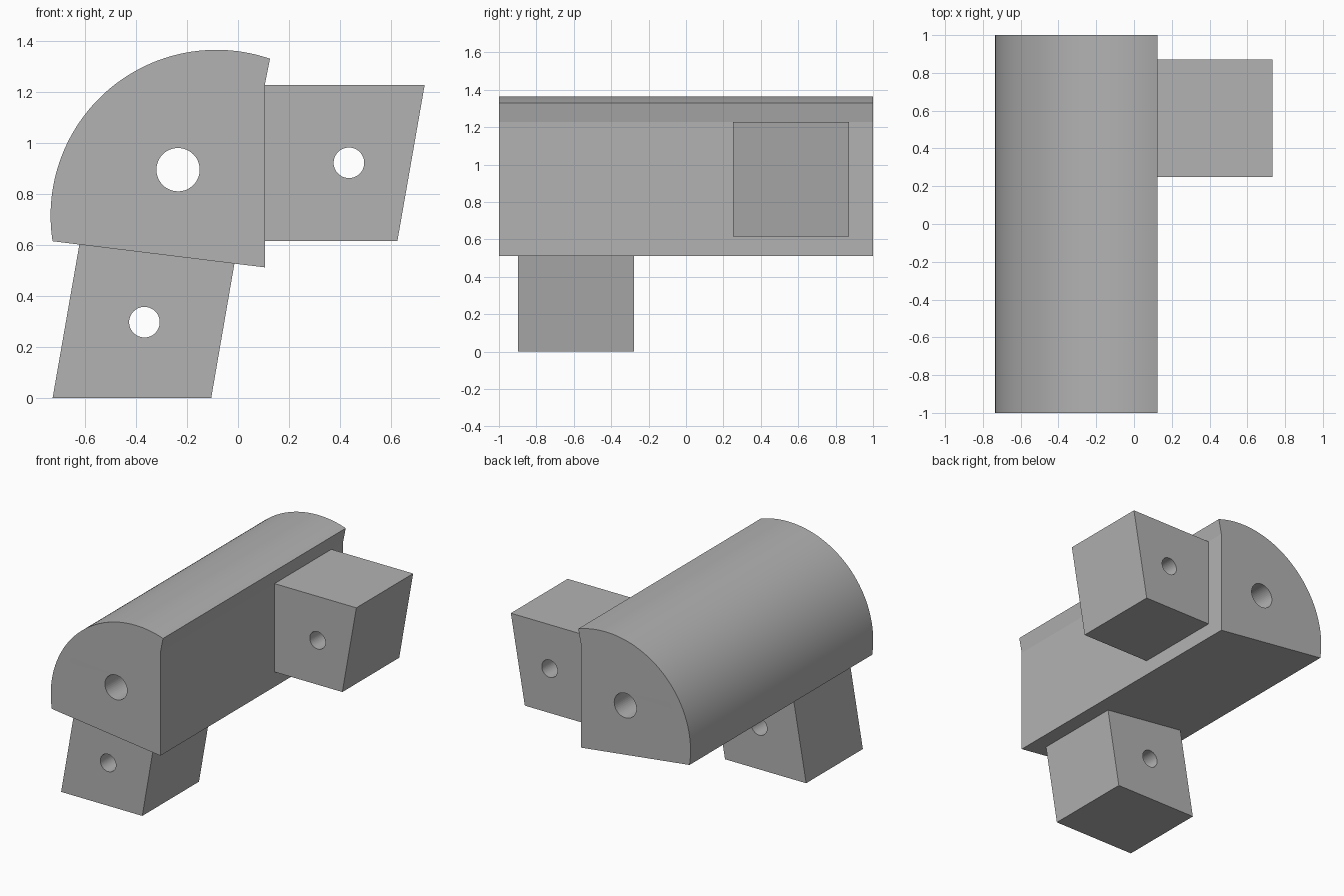
import bpy
import bmesh
from math import cos, sin, pi, radians

cube = bpy.data.objects.get("Cube")
if cube:
    bpy.data.objects.remove(cube, do_unlink=True)

# Single grey finish
grey = bpy.data.materials.new("plain grey")
grey.use_nodes = True
colour = (0.45, 0.45, 0.45, 1)
grey.diffuse_color = colour
grey.node_tree.nodes["Principled BSDF"].inputs["Base Color"].default_value = colour


def arc(cx, cz, radius, start, end, steps):
    return [(cx + radius * cos(start + (end - start) * i / steps),
             cz + radius * sin(start + (end - start) * i / steps))
            for i in range(steps + 1)]


def drilled_block(name, outline, hole, front, back):
    """Extrude an x-z outline along y, with a round hole right through."""
    curve = bpy.data.curves.new(name, "CURVE")
    curve.dimensions = "2D"
    curve.fill_mode = "BOTH"
    curve.extrude = (back - front) / 2
    bore = arc(*hole, 0, 2 * pi, 48)[:-1]
    for loop in (outline, bore):
        spline = curve.splines.new("POLY")
        spline.points.add(len(loop) - 1)
        for point, (x, z) in zip(spline.points, loop):
            point.co = (x, z, 0, 1)
        spline.use_cyclic_u = True

    # Turn the filled curve into one clean upright mesh
    obj = bpy.data.objects.new(name, curve)
    bpy.context.collection.objects.link(obj)
    obj.rotation_euler.x = pi / 2
    obj.location.y = (front + back) / 2
    bpy.ops.object.select_all(action="DESELECT")
    obj.select_set(True)
    bpy.context.view_layer.objects.active = obj
    bpy.ops.object.convert(target="MESH")
    obj = bpy.context.object
    obj.name = name
    bpy.ops.object.transform_apply(location=True, rotation=True, scale=True)
    bm = bmesh.new()
    bm.from_mesh(obj.data)
    bmesh.ops.remove_doubles(bm, verts=bm.verts, dist=0.0005)
    bmesh.ops.recalc_face_normals(bm, faces=bm.faces)
    bm.to_mesh(obj.data)
    bm.free()
    obj.data.materials.clear()
    obj.data.materials.append(grey)
    bpy.ops.object.shade_smooth_by_angle(angle=radians(6))
    return obj


# Long body with a rounded back and a small overhanging lip
body_outline = arc(-0.085, 0.715, 0.65, radians(71.1), radians(188.9), 64)
body_outline += [(0.105, 0.512), (0.105, 1.227)]
drilled_block("rounded_body", body_outline, (-0.235, 0.895, 0.085), -1, 1)

# Slanted block on the side
drilled_block("side_block",
              [(0.105, 0.615), (0.625, 0.615), (0.732, 1.227), (0.105, 1.227)],
              (0.435, 0.922, 0.06), 0.25, 0.872)

# Slanted block underneath
drilled_block("lower_block",
              [(-0.727, 0), (-0.105, 0), (-0.014, 0.527), (-0.622, 0.602)],
              (-0.367, 0.297, 0.06), -0.898, -0.277)
